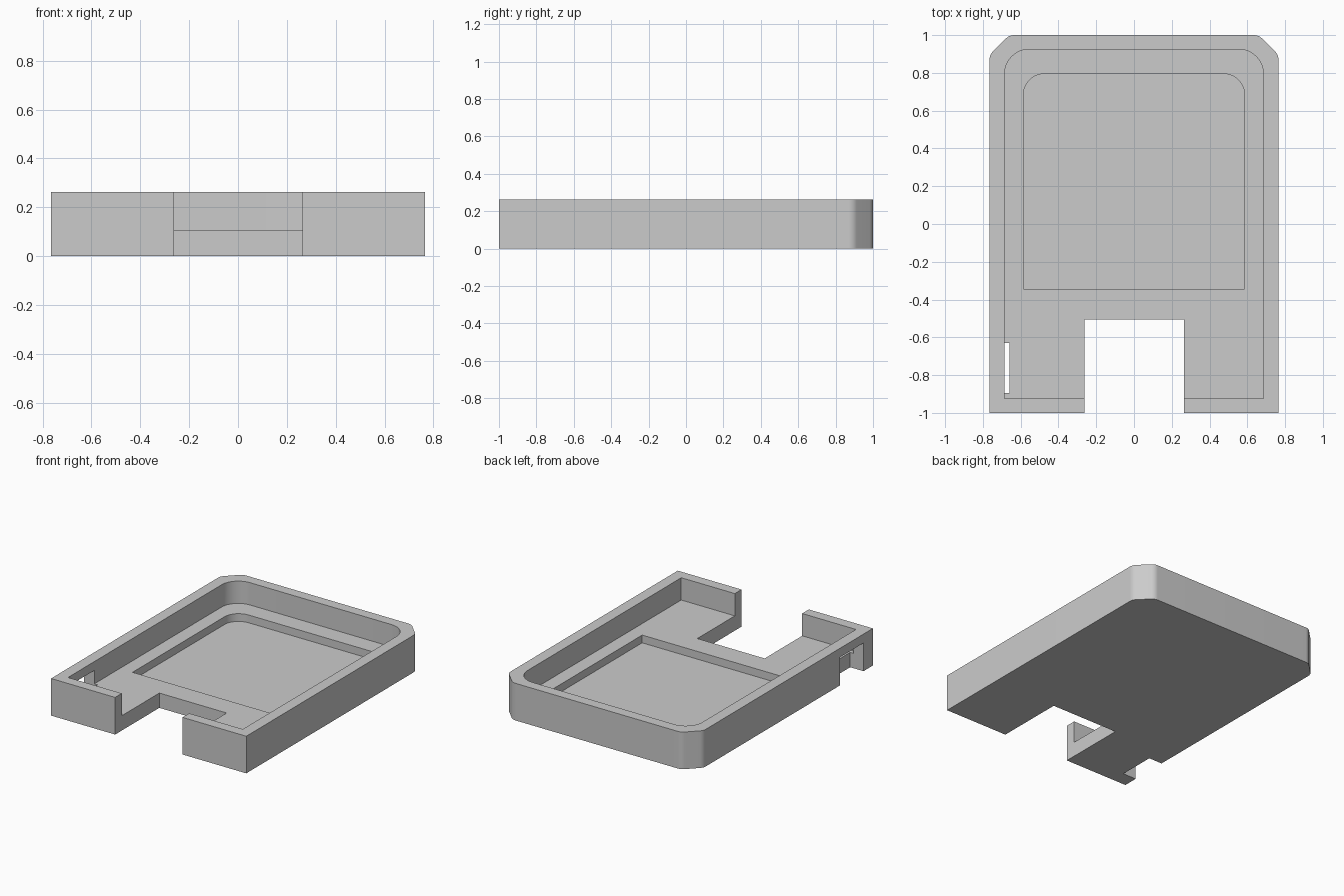
import bpy
import bmesh
import math
from mathutils import Vector

old = bpy.data.objects.get("Cube")
if old:
    bpy.data.objects.remove(old, do_unlink=True)

grey = bpy.data.materials.new("plain grey")
grey.use_nodes = True
colour = (0.6, 0.6, 0.6, 1)
grey.diffuse_color = colour
grey.node_tree.nodes["Principled BSDF"].inputs["Base Color"].default_value = colour


def rounded(corners, steps=10):
    """Outline from (x, y, radius) corners, each rounded by its own radius."""
    points = []
    for i, (x, y, radius) in enumerate(corners):
        p = Vector((x, y))
        if radius == 0:
            points.append(p)
            continue
        a = (Vector(corners[i - 1][:2]) - p).normalized()
        b = (Vector(corners[(i + 1) % len(corners)][:2]) - p).normalized()
        half = a.angle(b) / 2
        centre = p + (a + b).normalized() * radius / math.sin(half)
        start = p + a * radius / math.tan(half) - centre
        end = p + b * radius / math.tan(half) - centre
        for k in range(steps + 1):
            points.append(centre + start.lerp(end, k / steps).normalized() * radius)
    return points


def prism(name, outline, bottom, top):
    """Vertical prism standing on an outline."""
    bm = bmesh.new()
    face = bm.faces.new([bm.verts.new((p[0], p[1], bottom)) for p in outline])
    extruded = bmesh.ops.extrude_face_region(bm, geom=[face])
    moved = [v for v in extruded["geom"] if isinstance(v, bmesh.types.BMVert)]
    bmesh.ops.translate(bm, verts=moved, vec=(0, 0, top - bottom))
    bmesh.ops.recalc_face_normals(bm, faces=bm.faces)
    mesh = bpy.data.meshes.new(name)
    bm.to_mesh(mesh)
    bm.free()
    mesh.materials.append(grey)
    obj = bpy.data.objects.new(name, mesh)
    bpy.context.collection.objects.link(obj)
    return obj


def pocket(half_width, front, back, radius):
    """Outline with square front corners and rounded back corners."""
    return rounded([(-half_width, front, 0), (half_width, front, 0),
                    (half_width, back, radius), (-half_width, back, radius)])


def box(x0, x1, y0, y1):
    return [(x0, y0), (x1, y0), (x1, y1), (x0, y1)]


# Outer case with softened chamfers at the back corners
W, H = 0.765, 0.263
case = prism("tray_case", rounded([
    (-W, -1, 0), (W, -1, 0), (W, 0.895, 0.06), (0.66, 1, 0.06),
    (-0.66, 1, 0.06), (-W, 0.895, 0.06)]), 0, H)

# Cavity, floor recess, front notch and side slot
cutters = [
    prism("cavity_cutter", pocket(0.685, -0.925, 0.925, 0.13), 0.105, 0.5),
    prism("recess_cutter", pocket(0.585, -0.345, 0.795, 0.11), 0.05, 0.4),
    prism("notch_cutter", box(-0.263, 0.265, -1.2, -0.505), -0.1, 0.6),
    prism("slot_cutter", box(-0.9, -0.66, -0.895, -0.63), -0.1, 0.2),
]
bpy.ops.object.select_all(action="DESELECT")
bpy.context.view_layer.objects.active = case
case.select_set(True)
for cutter in cutters:
    cutter.hide_render = True
    cut = case.modifiers.new(cutter.name, "BOOLEAN")
    cut.operation = "DIFFERENCE"
    cut.solver = "EXACT"
    cut.object = cutter
    bpy.ops.object.modifier_apply(modifier=cut.name)
    bpy.data.objects.remove(cutter, do_unlink=True)

bpy.ops.object.shade_smooth_by_angle(angle=math.radians(30))
